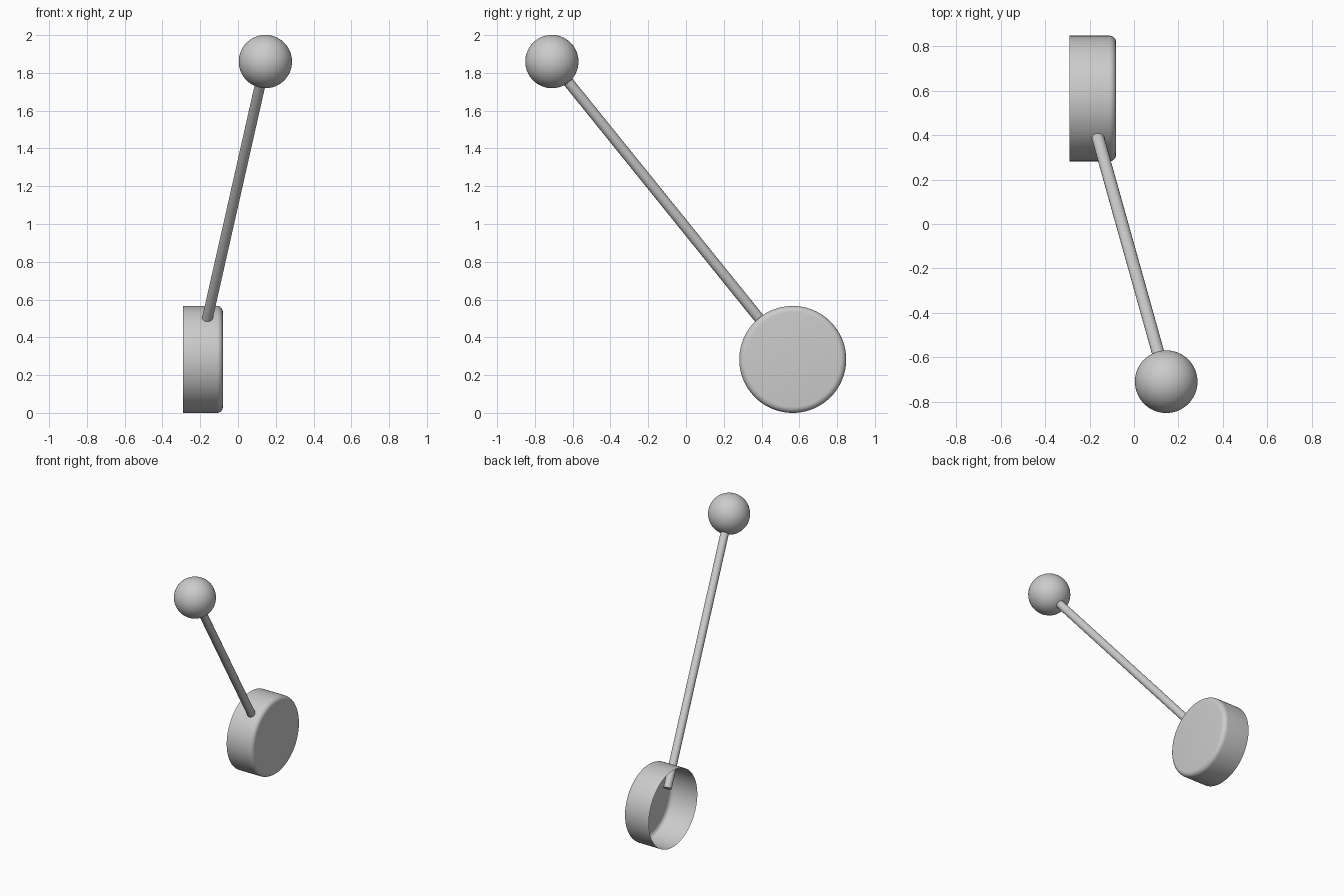
import bpy, bmesh, math
from mathutils import Vector, Matrix

if "Cube" in bpy.data.objects:
    bpy.data.objects.remove(bpy.data.objects["Cube"])

BALL = Vector((0.145, -0.71, 1.86))
ROD_END = Vector((-0.19, 0.487, 0.377))
BALL_R, ROD_R = 0.141, 0.028


def smooth(obj):
    bpy.ops.object.select_all(action='DESELECT')
    obj.select_set(True)
    bpy.context.view_layer.objects.active = obj
    bpy.ops.object.shade_smooth_by_angle(angle=math.radians(35))


# ball at the top
bpy.ops.mesh.primitive_uv_sphere_add(segments=64, ring_count=32, radius=BALL_R, location=BALL)
ball = bpy.context.object
ball.name = "ball"
smooth(ball)

# slanted rod, from just inside the ball to inside the cup
axis = (ROD_END - BALL).normalized()
start = BALL + axis * (BALL_R - 0.03)
bpy.ops.mesh.primitive_cylinder_add(vertices=32, radius=ROD_R, depth=(ROD_END - start).length,
                                    location=(start + ROD_END) / 2)
rod = bpy.context.object
rod.name = "rod"
rod.rotation_euler = axis.to_track_quat('Z', 'Y').to_euler()
smooth(rod)

# thin open cup: profile (x, radius) spun about the x axis
R, X0, X1, F = 0.283, -0.29, -0.08, 0.032
profile = [(X0, R)]
for i in range(7):
    a = math.radians(15 * i)
    profile.append((X1 - F + F * math.sin(a), R - F + F * math.cos(a)))
profile.append((X1, 0))
bm = bmesh.new()
verts = [bm.verts.new((x, 0, r)) for x, r in profile]
edges = [bm.edges.new(pair) for pair in zip(verts, verts[1:])]
bmesh.ops.spin(bm, geom=verts + edges, cent=(0, 0, 0), axis=(1, 0, 0),
               angle=math.tau, steps=96, use_duplicate=False)
bmesh.ops.remove_doubles(bm, verts=bm.verts, dist=0.0005)
bmesh.ops.recalc_face_normals(bm, faces=bm.faces)
if max(bm.faces, key=lambda f: f.calc_center_median().x).normal.x < 0:
    bmesh.ops.reverse_faces(bm, faces=bm.faces)
bmesh.ops.transform(bm, matrix=Matrix.Translation((0, 0.565, R)), verts=bm.verts)
mesh = bpy.data.meshes.new("cup")
bm.to_mesh(mesh)
bm.free()
cup = bpy.data.objects.new("cup", mesh)
bpy.context.collection.objects.link(cup)
smooth(cup)
